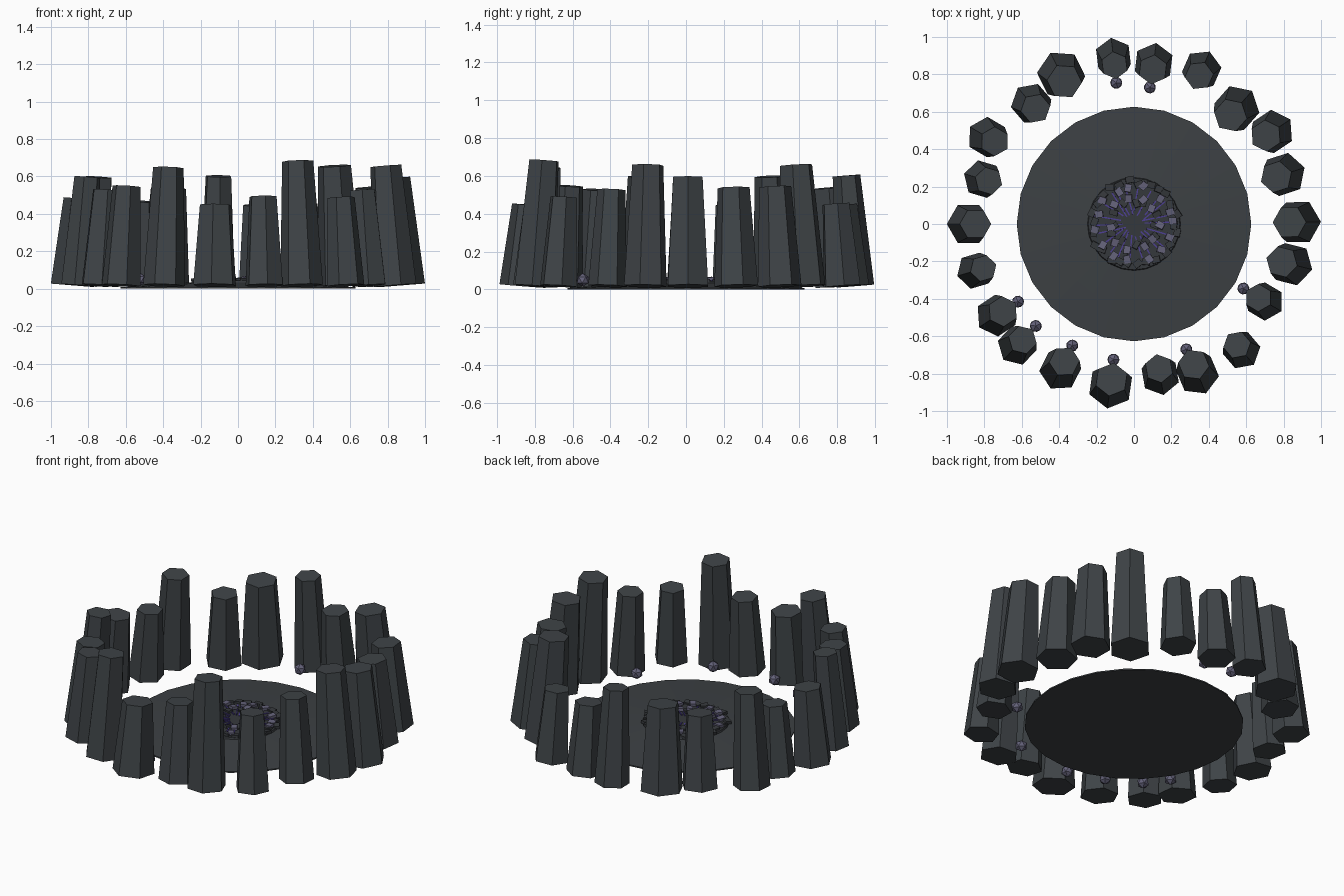
import bpy, bmesh, math, random
from mathutils import Matrix, Vector

if "Cube" in bpy.data.objects:
    bpy.data.objects.remove(bpy.data.objects["Cube"])

random.seed(4)


def material(name, rgb):
    m = bpy.data.materials.new(name)
    m.diffuse_color = (*rgb, 1)
    m.use_nodes = True
    m.node_tree.nodes["Principled BSDF"].inputs["Base Color"].default_value = m.diffuse_color
    return m


STONE = material("dark basalt", (0.049, 0.057, 0.063))
FLOOR = material("floor stone", (0.046, 0.052, 0.057))
RUBBLE = material("dark rubble", (0.036, 0.040, 0.045))
CRYSTAL = material("violet grey stone", (0.125, 0.12, 0.19))
GLOW = material("violet glow", (0.075, 0.05, 0.30))


def finish(name, bm, mat):
    me = bpy.data.meshes.new(name)
    bmesh.ops.recalc_face_normals(bm, faces=bm.faces)
    bm.to_mesh(me)
    bm.free()
    me.materials.append(mat)
    ob = bpy.data.objects.new(name, me)
    bpy.context.collection.objects.link(ob)
    return ob


def move(x, y, z):
    return Matrix.Translation((x, y, z))


def rot(angle, axis):
    return Matrix.Rotation(angle, 4, axis)


def polar(r, a, z):
    return move(r * math.cos(a), r * math.sin(a), z)


# Ring of tapered hexagonal columns leaning inward: base x, base y, radius, top height
COLUMNS = [
    (.877, .01, .123, .60), (.80, .265, .118, .545), (.74, .495, .116, .55),
    (.55, .62, .123, .665), (.362, .825, .106, .46), (.105, .86, .109, .455),
    (-.11, .895, .101, .61), (-.39, .80, .129, .545), (-.55, .645, .110, .475),
    (-.785, .465, .108, .605), (-.81, .24, .103, .455), (-.885, 0, .116, .49),
    (-.85, -.25, .099, .605), (-.735, -.49, .112, .535), (-.625, -.65, .106, .555),
    (-.395, -.78, .112, .655), (-.125, -.865, .123, .455), (.14, -.81, .106, .50),
    (.34, -.80, .115, .69), (.575, -.675, .102, .495), (.70, -.415, .102, .535),
    (.84, -.215, .117, .665)]
LEAN = 0.08
for i, (x, y, r, h) in enumerate(COLUMNS):
    length = h - 0.024
    bm = bmesh.new()
    m = (move(x, y, 0.018) @ rot(math.atan2(y, x) - math.pi / 2, 'Z')
         @ rot(LEAN, 'X') @ move(0, 0, length / 2))
    bmesh.ops.create_cone(bm, cap_ends=True, segments=6, radius1=r,
                          radius2=r * 0.73, depth=length, matrix=m)
    finish(f"column_{i + 1}", bm, STONE)

# Shallow domed floor, 24 sides
bm = bmesh.new()
rings = []
for r, z in ((.627, 0), (.627, .008), (.43, .022), (.25, .034)):
    rings.append([bm.verts.new((r * math.sin(k * math.tau / 24),
                                r * math.cos(k * math.tau / 24), z)) for k in range(24)])
for lo, hi in zip(rings, rings[1:]):
    for k in range(24):
        n = (k + 1) % 24
        bm.faces.new((lo[k], lo[n], hi[n], hi[k]))
bm.faces.new(rings[0])
bm.faces.new(rings[-1])
finish("floor", bm, FLOOR)

# Round hearth plate in the middle
bm = bmesh.new()
bmesh.ops.create_cone(bm, cap_ends=True, segments=24, radius1=.25, radius2=.245,
                      depth=.012, matrix=move(0, 0, .038))
finish("centre_plate", bm, RUBBLE)


def blocks(name, mat, rows, tilt):
    """Rings of small boxes: count, ring radius, length, width, height, z."""
    bm = bmesh.new()
    for count, radius, l, w, h, z in rows:
        for k in range(count):
            a = (k + random.uniform(-.25, .25)) * math.tau / count
            rr = radius + random.uniform(-.015, .015)
            m = (polar(rr, a, z) @ rot(a + random.uniform(-4, 4) * tilt, 'Z')
                 @ rot(random.uniform(-tilt, tilt), 'X')
                 @ rot(random.uniform(-tilt, tilt), 'Y')
                 @ Matrix.Diagonal((l, w, h, 1)))
            bmesh.ops.create_cube(bm, size=1, matrix=m)
    finish(name, bm, mat)


# Broken paving: dark rim stones, violet blocks, glowing cracks between them
blocks("rim_stones", RUBBLE, [(26, .225, .035, .045, .018, .047),
                              (12, .12, .045, .03, .016, .048)], .15)
blocks("violet_blocks", CRYSTAL, [(15, .20, .042, .036, .016, .055),
                                  (10, .135, .042, .036, .016, .056)], .15)
blocks("glowing_cracks", GLOW, [(22, .135, .15, .007, .006, .046)], .03)

# Loose faceted pebbles at the feet of the columns
PEBBLES = [(-.095, .755), (.085, .73), (-.62, -.415), (-.525, -.545),
           (-.33, -.65), (-.11, -.725), (.28, -.67), (.585, -.345)]
for i, (x, y) in enumerate(PEBBLES):
    bm = bmesh.new()
    bmesh.ops.create_icosphere(bm, subdivisions=1, radius=.036,
                               matrix=move(x, y, .05) @ rot(i, 'Z'))
    finish(f"pebble_{i + 1}", bm, CRYSTAL)
